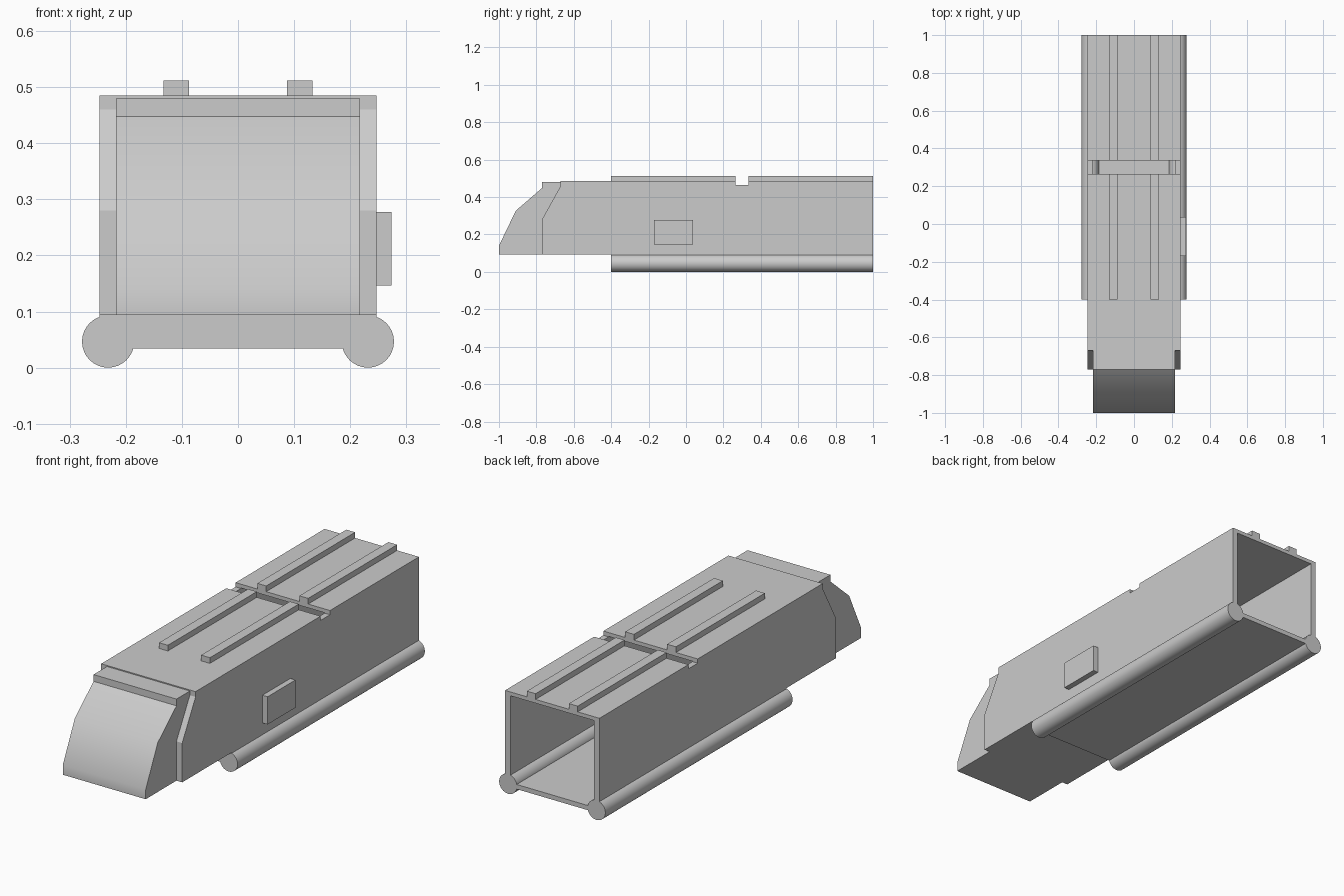
import bpy
import bmesh
import math
from mathutils import Matrix

cube = bpy.data.objects.get("Cube")
if cube:
    bpy.data.objects.remove(cube, do_unlink=True)

# Single matte grey
grey = bpy.data.materials.new("plain grey")
grey.use_nodes = True
colour = (0.6, 0.6, 0.6, 1)
grey.diffuse_color = colour
grey.node_tree.nodes["Principled BSDF"].inputs["Base Color"].default_value = colour


def finish(name, bm, smooth=False):
    bmesh.ops.recalc_face_normals(bm, faces=bm.faces)
    mesh = bpy.data.meshes.new(name)
    bm.to_mesh(mesh)
    bm.free()
    mesh.materials.append(grey)
    obj = bpy.data.objects.new(name, mesh)
    bpy.context.collection.objects.link(obj)
    if smooth:
        bpy.ops.object.select_all(action='DESELECT')
        obj.select_set(True)
        bpy.context.view_layer.objects.active = obj
        bpy.ops.object.shade_smooth_by_angle(angle=math.radians(32))
    return obj


def prism(name, profile, half_width, smooth=False):
    """Extrude a (y, z) side profile across the width."""
    bm = bmesh.new()
    face = bm.faces.new([bm.verts.new((-half_width, y, z)) for y, z in profile])
    out = bmesh.ops.extrude_face_region(bm, geom=[face])
    moved = [v for v in out["geom"] if isinstance(v, bmesh.types.BMVert)]
    bmesh.ops.translate(bm, verts=moved, vec=(2 * half_width, 0, 0))
    return finish(name, bm, smooth)


def box(name, low, high):
    bm = bmesh.new()
    bmesh.ops.create_cube(bm, size=1)
    for v in bm.verts:
        v.co = [high[i] if v.co[i] > 0 else low[i] for i in range(3)]
    return finish(name, bm)


def cut(target, cutter):
    mod = target.modifiers.new(cutter.name, 'BOOLEAN')
    mod.operation = 'DIFFERENCE'
    mod.solver = 'EXACT'
    mod.object = cutter
    cutter.hide_render = True
    cutter.hide_viewport = True
    cutter.display_type = 'WIRE'


SIDE, TOP, REAR, STEP = 0.247, 0.485, 1.0, -0.4
SLOT = (0.265, 0.335)

# Main housing, hollow from the rear, with a slot across the roof
housing = prism("housing", [(-0.77, 0.094), (STEP, 0.094), (STEP, 0.034),
                            (REAR, 0.034), (REAR, TOP), (-0.67, TOP),
                            (-0.67, 0.46), (-0.77, 0.28)], SIDE)
cut(housing, box("hollow_cutter", (-0.219, -0.37, 0.056), (0.219, 1.1, 0.467)))
cut(housing, box("slot_cutter", (-0.3, SLOT[0], 0.465), (0.3, SLOT[1], 0.6)))

# Sloping nose
prism("nose", [(-1.0, 0.094), (-1.0, 0.14), (-0.91, 0.327), (-0.77, 0.448),
               (-0.77, 0.48), (-0.6, 0.48), (-0.6, 0.094)], 0.217, True)

# Roof rails, split by the slot, and round runners below
for label, s in (("left", 1), ("right", -1)):
    xs = sorted((s * 0.087, s * 0.133))
    for place, y0, y1 in (("front", STEP, SLOT[0]), ("rear", SLOT[1], REAR)):
        box(f"{label}_{place}_rail", (xs[0], y0, 0.475), (xs[1], y1, 0.512))

    bm = bmesh.new()
    radius = 0.0465
    bmesh.ops.create_cone(bm, cap_ends=True, segments=32, radius1=radius,
                          radius2=radius, depth=REAR - STEP,
                          matrix=Matrix.Translation((s * 0.2315, (REAR + STEP) / 2, radius))
                          @ Matrix.Rotation(math.pi / 2, 4, 'X'))
    finish(f"{label}_runner", bm, True)

# Raised button plate on one side
box("side_button", (0.24, -0.17, 0.146), (0.274, 0.038, 0.277))
